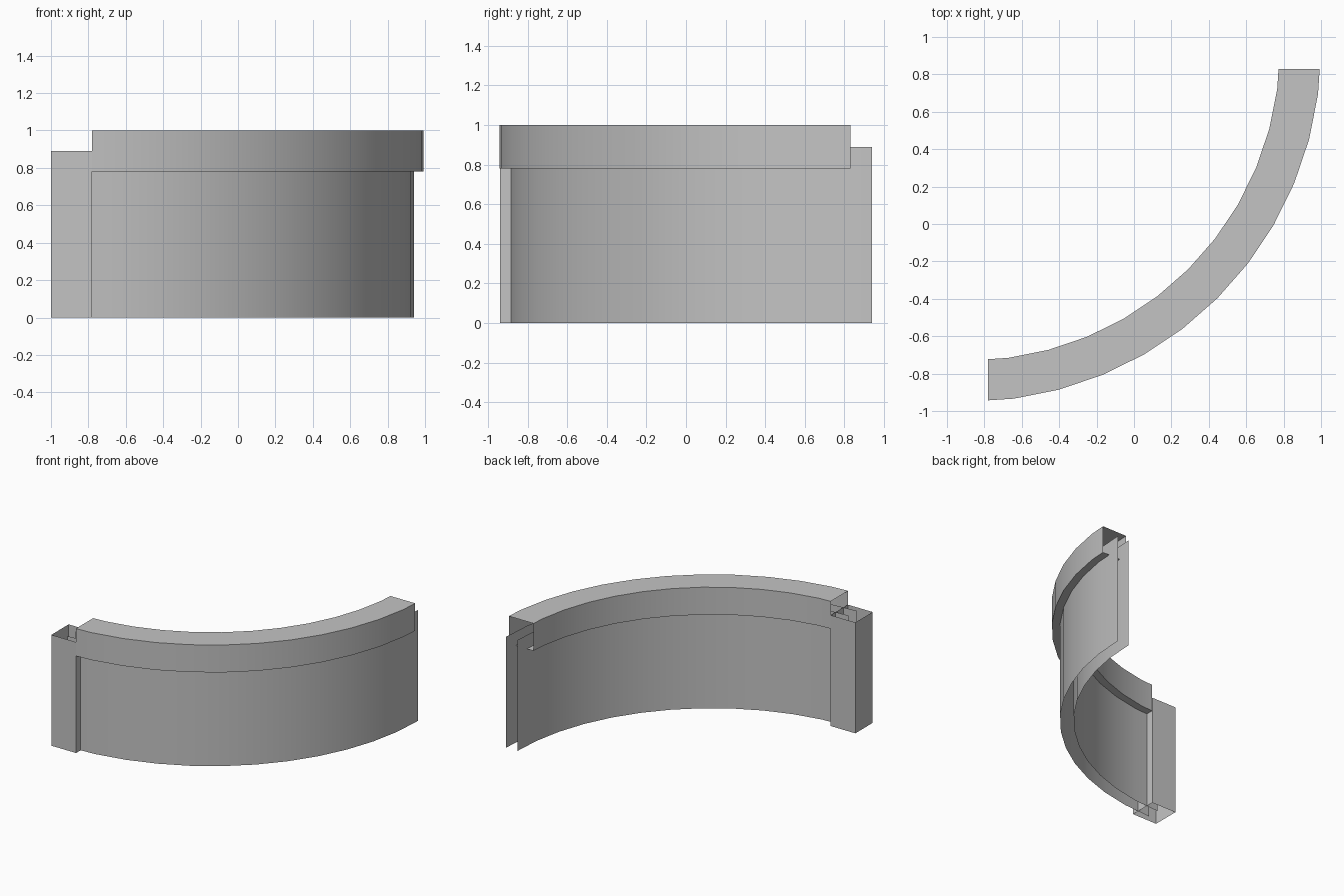
import bpy, bmesh, math
from mathutils import Vector

default = bpy.data.objects.get("Cube")
if default:
    bpy.data.objects.remove(default, do_unlink=True)

# Single matte grey
grey = bpy.data.materials.new("light_grey")
grey.use_nodes = True
grey.diffuse_color = (0.55, 0.55, 0.55, 1)
grey.node_tree.nodes["Principled BSDF"].inputs["Base Color"].default_value = (0.55, 0.55, 0.55, 1)

CENTRE = Vector((-0.89, 0.94, 0))   # centre of the quarter circle
SEGMENTS = 12
MID_RADIUS = 1.78
HALF_POST = 0.11                    # half width of post and cap
HALF_WALL = 0.05
POST_TOP = 0.89
CAP_BOTTOM, CAP_TOP = 0.78, 1.0


def finish(bm, name, smooth):
    mesh = bpy.data.meshes.new(name)
    bm.to_mesh(mesh)
    bm.free()
    mesh.materials.append(grey)
    obj = bpy.data.objects.new(name, mesh)
    bpy.context.collection.objects.link(obj)
    if smooth:
        bpy.ops.object.select_all(action='DESELECT')
        obj.select_set(True)
        bpy.context.view_layer.objects.active = obj
        bpy.ops.object.shade_smooth_by_angle(angle=math.radians(30))
    return obj


def sweep(bm, profile, closed):
    """Sweep a (radius, z) profile round the quarter circle, ends left open."""
    rings = []
    for i in range(SEGMENTS + 1):
        a = math.radians(90) * i / SEGMENTS
        out = Vector((math.sin(a), -math.cos(a), 0))
        rings.append([bm.verts.new(CENTRE + out * r + Vector((0, 0, z))) for r, z in profile])
    n = len(profile)
    for a, b in zip(rings, rings[1:]):
        for j in range(n if closed else n - 1):
            k = (j + 1) % n
            bm.faces.new((a[j], b[j], b[k], a[k]))


# Outer and inner wall sheets, running from post centre to post centre
for name, radius, flip in (("outer_wall", MID_RADIUS + HALF_WALL, False),
                           ("inner_wall", MID_RADIUS - HALF_WALL, True)):
    bm = bmesh.new()
    ends = [(radius, 0), (radius, POST_TOP)]
    sweep(bm, ends[::-1] if flip else ends, False)
    finish(bm, name, True)

# Coping along the wall top, trimmed flush with the post faces
bm = bmesh.new()
lo, hi = MID_RADIUS - HALF_POST, MID_RADIUS + HALF_POST
sweep(bm, [(lo, CAP_BOTTOM), (hi, CAP_BOTTOM), (hi, CAP_TOP), (lo, CAP_TOP)], True)
for point, normal in (((CENTRE.x + HALF_POST, 0, 0), (-1, 0, 0)),
                      ((0, CENTRE.y - HALF_POST, 0), (0, 1, 0))):
    bmesh.ops.bisect_plane(bm, geom=bm.verts[:] + bm.edges[:] + bm.faces[:],
                           plane_co=point, plane_no=normal, clear_outer=True)
finish(bm, "wall_cap", True)

# Square end post, open at top and bottom
bm = bmesh.new()
bmesh.ops.create_cube(bm, size=1)
bmesh.ops.delete(bm, geom=[f for f in bm.faces if abs(f.normal.z) > 0.5], context='FACES_ONLY')
bmesh.ops.scale(bm, vec=(2 * HALF_POST, 2 * HALF_POST, POST_TOP), verts=bm.verts)
bmesh.ops.translate(bm, vec=(CENTRE.x, CENTRE.y - MID_RADIUS + 0.01, POST_TOP / 2), verts=bm.verts)
finish(bm, "end_post", False)
